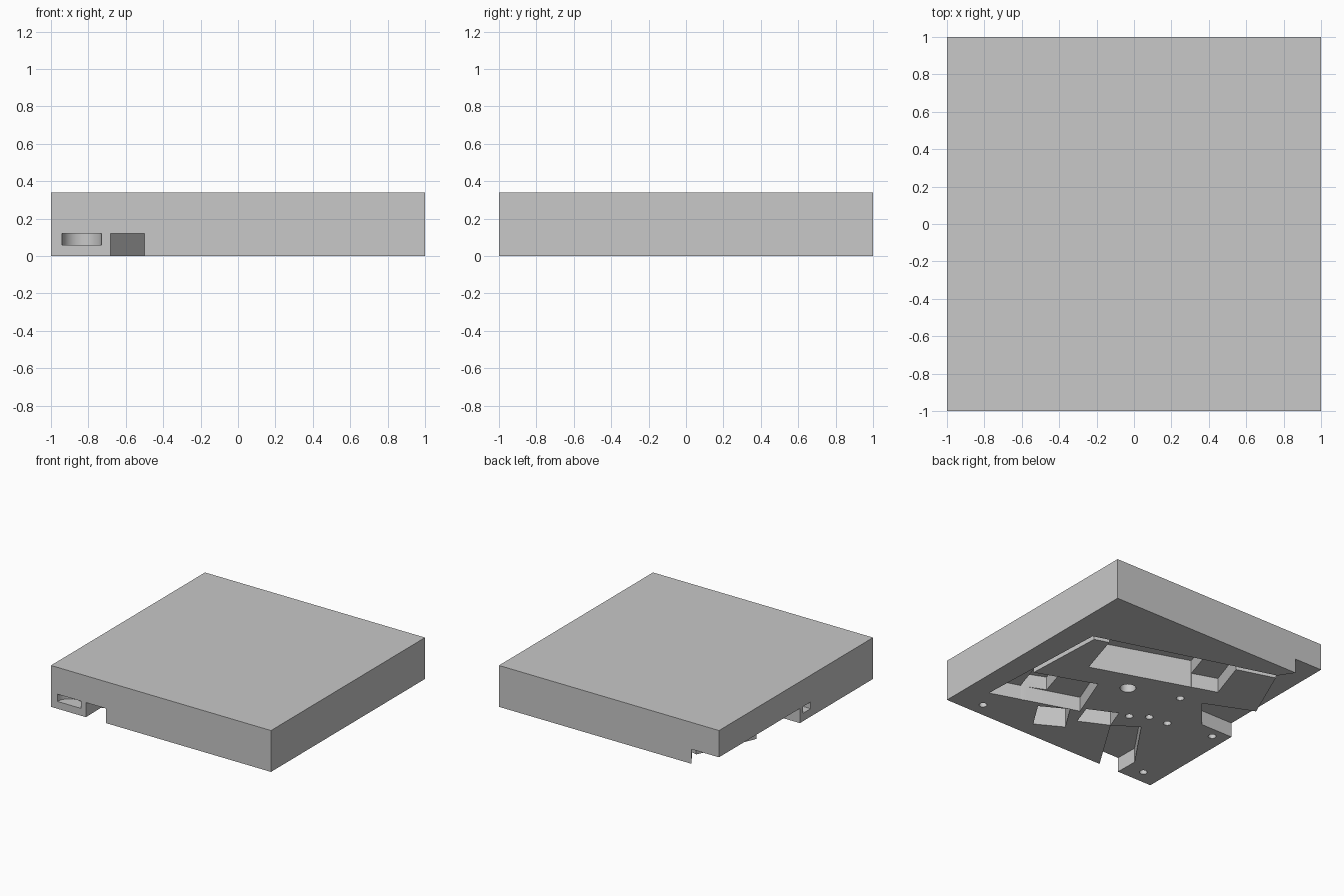
import bpy, bmesh, math

old = bpy.data.objects.get("Cube")
if old:
    bpy.data.objects.remove(old, do_unlink=True)

TOP = 0.34
SHALLOW = 0.12
DEEP = 0.23

grey = bpy.data.materials.new("light_grey")
grey.use_nodes = True
COLOUR = (0.58, 0.58, 0.58, 1)
grey.diffuse_color = COLOUR
grey.node_tree.nodes["Principled BSDF"].inputs["Base Color"].default_value = COLOUR


def prism(name, outline, low, high):
    """Extrude a flat outline from one height to another."""
    bm = bmesh.new()
    face = bm.faces.new([bm.verts.new((x, y, low)) for x, y in outline])
    made = bmesh.ops.extrude_face_region(bm, geom=[face])["geom"]
    verts = [v for v in made if isinstance(v, bmesh.types.BMVert)]
    bmesh.ops.translate(bm, vec=(0, 0, high - low), verts=verts)
    bmesh.ops.recalc_face_normals(bm, faces=bm.faces)
    mesh = bpy.data.meshes.new(name)
    bm.to_mesh(mesh)
    bm.free()
    mesh.materials.append(grey)
    obj = bpy.data.objects.new(name, mesh)
    bpy.context.collection.objects.link(obj)
    return obj


def circle(x, y, r, n=24):
    return [(x + r * math.cos(2 * math.pi * i / n),
             y + r * math.sin(2 * math.pi * i / n)) for i in range(n)]


def rect(x0, x1, y0, y1):
    return [(x0, y0), (x1, y0), (x1, y1), (x0, y1)]


body = prism("slab_body", rect(-1, 1, -1, 1), 0, TOP)
bpy.context.view_layer.objects.active = body


def cut(outline, high, low=-0.05):
    """Cut an upright prism out of the body."""
    cutter = prism("cutter", outline, low, high)
    cutter.hide_render = True
    mod = body.modifiers.new("cut", 'BOOLEAN')
    mod.operation = 'DIFFERENCE'
    mod.solver = 'EXACT'
    mod.object = cutter
    bpy.ops.object.modifier_apply(modifier=mod.name)
    bpy.data.objects.remove(cutter, do_unlink=True)


# Back corner notch and the finger channel running out of it
cut([(-0.75, 1.1), (-0.75, 1), (-0.67, 0.88), (-0.895, 0.364), (-0.505, 0.195),
     (-0.71, -0.05), (-1.1, -0.05), (-1.1, 1.1)], SHALLOW)

# Narrow groove along two sides of the tilted plate
cut([(0.825, -0.717), (0.776, 0.441), (-0.69, 0.887), (-0.7, 0.85),
     (0.737, 0.412), (0.785, -0.705)], SHALLOW - 0.003)

# Large tilted pocket: a deep part and a shallow step at its end
cut([(0.5, 0.065), (-0.49, 0.4), (-0.36, 0.79), (0.63, 0.485)], SHALLOW)
cut([(0.5, 0.065), (-0.286, 0.33), (-0.157, 0.727), (0.63, 0.485)], DEEP)

# Second tilted pocket with a deep well
cut([(0.825, -0.717), (0.123, -0.485), (0.281, -0.087), (0.785, -0.27)], SHALLOW)
cut([(0.58, -0.64), (0.39, -0.56), (0.5, -0.2), (0.7, -0.27)], DEEP)

# Square socket and the well beside the cable channel
cut([(0.27, -0.86), (0.055, -0.74), (0.2, -0.51), (0.415, -0.63)], 0.2)
cut([(0.044, -0.615), (-0.19, -0.5), (-0.12, -0.32), (0.108, -0.43)], 0.16)

# Cable channel opening at the front
cut([(-0.5, -1.1), (-0.5, -1), (-0.19, -0.5), (-0.385, -0.375),
     (-0.685, -0.81), (-0.68, -1.1)], SHALLOW)

# Screw holes and the larger middle hole
for x, y in [(0.743, -0.884), (-0.833, -0.884), (-0.883, -0.137), (-0.33, 0.147),
             (-0.497, -0.204), (-0.334, -0.22), (-0.209, -0.306)]:
    cut(circle(x, y, 0.03), 0.055)
cut(circle(0.069, 0.011, 0.06), SHALLOW)

# Rounded slot in the front and small slot in the side
cut(circle(-0.835, -1, 0.106, 32), SHALLOW, 0.06)
cut(rect(-1.1, -0.9, -0.19, -0.09), SHALLOW, 0.065)

body.select_set(True)
bpy.ops.object.shade_smooth_by_angle(angle=math.radians(25))
